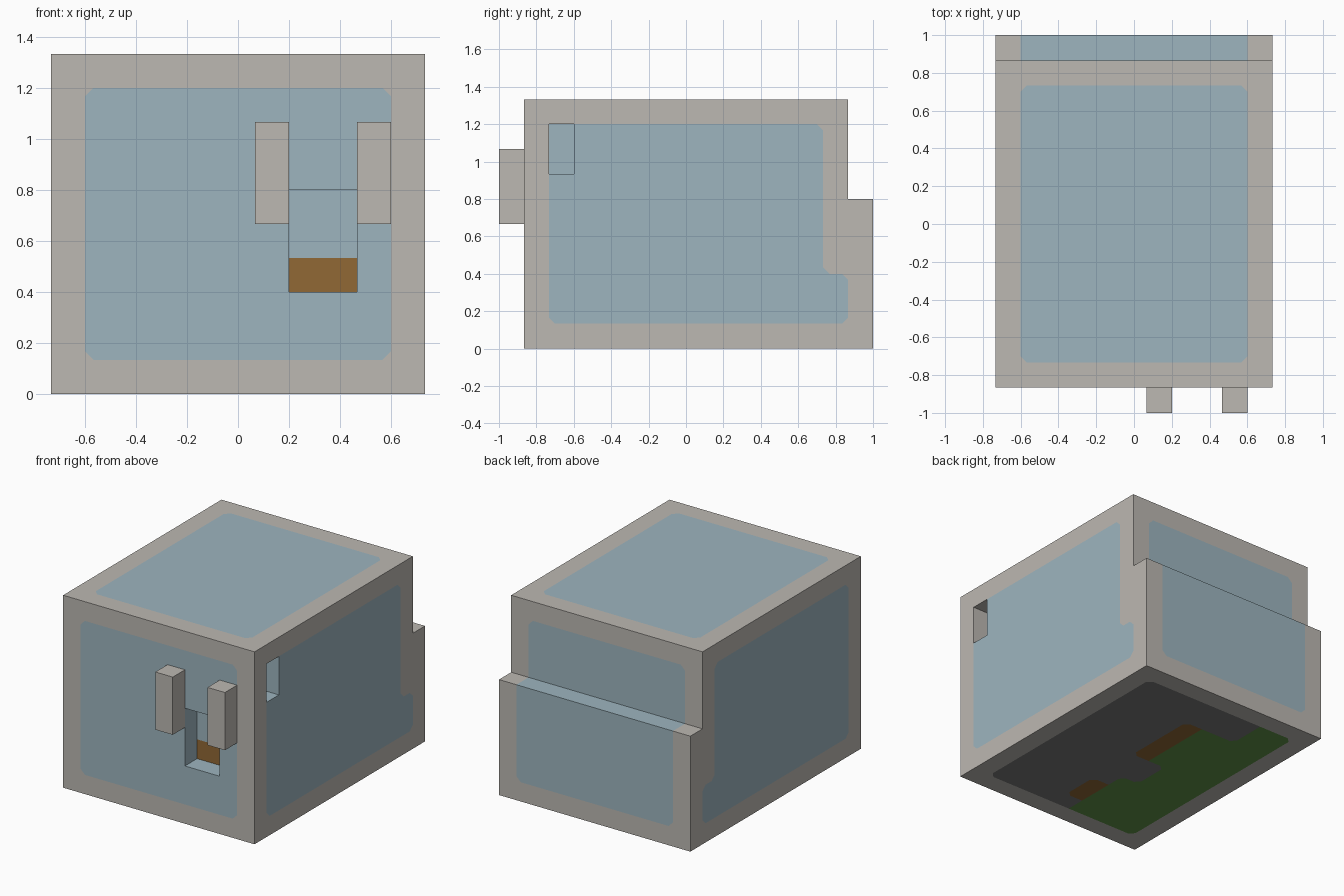
import bpy, bmesh
from collections import Counter
from mathutils import Vector

if "Cube" in bpy.data.objects:
    bpy.data.objects.remove(bpy.data.objects["Cube"], do_unlink=True)

UNIT = 2 / 15        # size of one block
ROUND = 0.25         # corner cut of the panels, in blocks
FRAME, GLASS, WOOD, STONE, MOSS = range(5)


def make_material(name, rgb):
    lin = [(c / 255 / 12.92) if c < 11 else ((c / 255 + 0.055) / 1.055) ** 2.4 for c in rgb]
    mat = bpy.data.materials.new(name)
    mat.use_nodes = True
    mat.diffuse_color = (*lin, 1)
    bsdf = next(n for n in mat.node_tree.nodes if n.type == 'BSDF_PRINCIPLED')
    bsdf.inputs["Base Color"].default_value = (*lin, 1)
    return mat


materials = [make_material("warm grey", (188, 184, 178)),
             make_material("pale blue", (157, 181, 191)),
             make_material("wood brown", (145, 104, 53)),
             make_material("stone grey", (119, 119, 119)),
             make_material("moss green", (95, 147, 71))]


def add_box(bm, low, high):
    low, high = Vector(low), Vector(high)
    verts = bmesh.ops.create_cube(bm, size=1)["verts"]
    for v in verts:
        v.co = (low + high) / 2 + v.co * (high - low)


def finish(bm, name):
    bmesh.ops.scale(bm, vec=(UNIT,) * 3, verts=bm.verts)
    mesh = bpy.data.meshes.new(name)
    bm.to_mesh(mesh)
    bm.free()
    for mat in materials:
        mesh.materials.append(mat)
    obj = bpy.data.objects.new(name, mesh)
    bpy.context.scene.collection.objects.link(obj)


def cut(bm, axis, positions):
    normal = Vector([float(i == axis) for i in range(3)])
    for p in positions:
        bmesh.ops.bisect_plane(bm, geom=bm.verts[:] + bm.edges[:] + bm.faces[:],
                               dist=1e-4, plane_co=normal * p, plane_no=normal)


def push(bm, direction, bounds, depth):
    """Extrude the part of a side that lies within the bounds."""
    direction = Vector(direction)
    for axis, span in bounds.items():
        cut(bm, axis, span)
    bm.normal_update()
    faces = [f for f in bm.faces if f.normal.dot(direction) > 0.9 and
             all(a < f.calc_center_median()[i] < b for i, (a, b) in bounds.items())]
    new = bmesh.ops.extrude_face_region(bm, geom=faces)["geom"]
    verts = [g for g in new if isinstance(g, bmesh.types.BMVert)]
    bmesh.ops.translate(bm, vec=direction * depth, verts=verts)
    old = [f for f in faces if f.is_valid]
    if old:
        bmesh.ops.delete(bm, geom=old, context='FACES')


# Underside: rows of (front limit, edge of the stone, wooden strip beside it)
ROWS = [(4.5, -2.5, False), (0.5, 0.5, True), (-1.5, -1.5, False),
        (-2.5, -0.5, False), (-4.5, 0.5, True), (-5.5, -0.5, False)]


def floor_colour(x, y):
    shore, strip = next((s, w) for limit, s, w in ROWS if y > limit)
    if x > shore:
        return STONE
    return WOOD if strip and x > shore - 1 else MOSS


def colour(face):
    x, y, z = face.calc_center_median() - face.normal * 0.3
    back = y > 6.5 or (y > 5.5 and z > 3)
    sides = (abs(x) > 4.5) + (y < -5.5 or back) + (z < 1 or z > 9)
    if sides >= 2:
        return FRAME
    if face.normal.z < -0.9 and z < 1:
        return floor_colour(x, y)
    if face.normal.y < -0.9 and y > -5.5 and z < 4 and 1.5 < x < 3.5:
        return WOOD
    return GLASS


def soften_corners(bm):
    """Cut the corners where one colour meets three faces of another."""
    jobs = []
    for v in bm.verts:
        faces = v.link_faces[:]
        if len(faces) != 4 or any(f.normal.dot(faces[0].normal) < 0.99 for f in faces):
            continue
        main, count = Counter(f.material_index for f in faces).most_common(1)[0]
        if count == 3:
            jobs.append((v, main))
    for v, main in jobs:
        # The face is looked up here, as an earlier cut may have replaced it
        face = next(f for f in v.link_faces if f.material_index != main)
        own = face.material_index
        ends = [bmesh.utils.edge_split(e, v, ROUND / e.calc_length())[1]
                for e in [e for e in face.edges if v in e.verts[:]]]
        new = bmesh.utils.face_split(face, ends[0], ends[1])[0]
        for f in (face, new):
            f.material_index = main if v in f.verts[:] else own


# Tank body with rear step, front doorway and side notch
bm = bmesh.new()
add_box(bm, (-5.5, -6.5, 0), (5.5, 6.5, 10))
push(bm, (0, 1, 0), {2: (0, 6)}, 1)
push(bm, (0, -1, 0), {0: (1.5, 3.5), 2: (3, 6)}, -1)
push(bm, (1, 0, 0), {1: (-5.5, -4.5), 2: (7, 9)}, -1)
cut(bm, 0, (-4.5, -2.5, -1.5, -0.5, 0.5, 4.5))
cut(bm, 1, (-5.5, -4.5, -2.5, -1.5, 0.5, 4.5, 5.5, 6.5))
cut(bm, 2, (1, 3, 4, 9))
bmesh.ops.recalc_face_normals(bm, faces=bm.faces)
bm.normal_update()
for f in bm.faces:
    f.material_index = colour(f)
soften_corners(bm)
finish(bm, "tank_body")

# Pair of posts beside the doorway
for name, x in (("right_post", 0.5), ("left_post", 3.5)):
    bm = bmesh.new()
    add_box(bm, (x, -7.5, 5), (x + 1, -6.5, 8))
    finish(bm, name)
